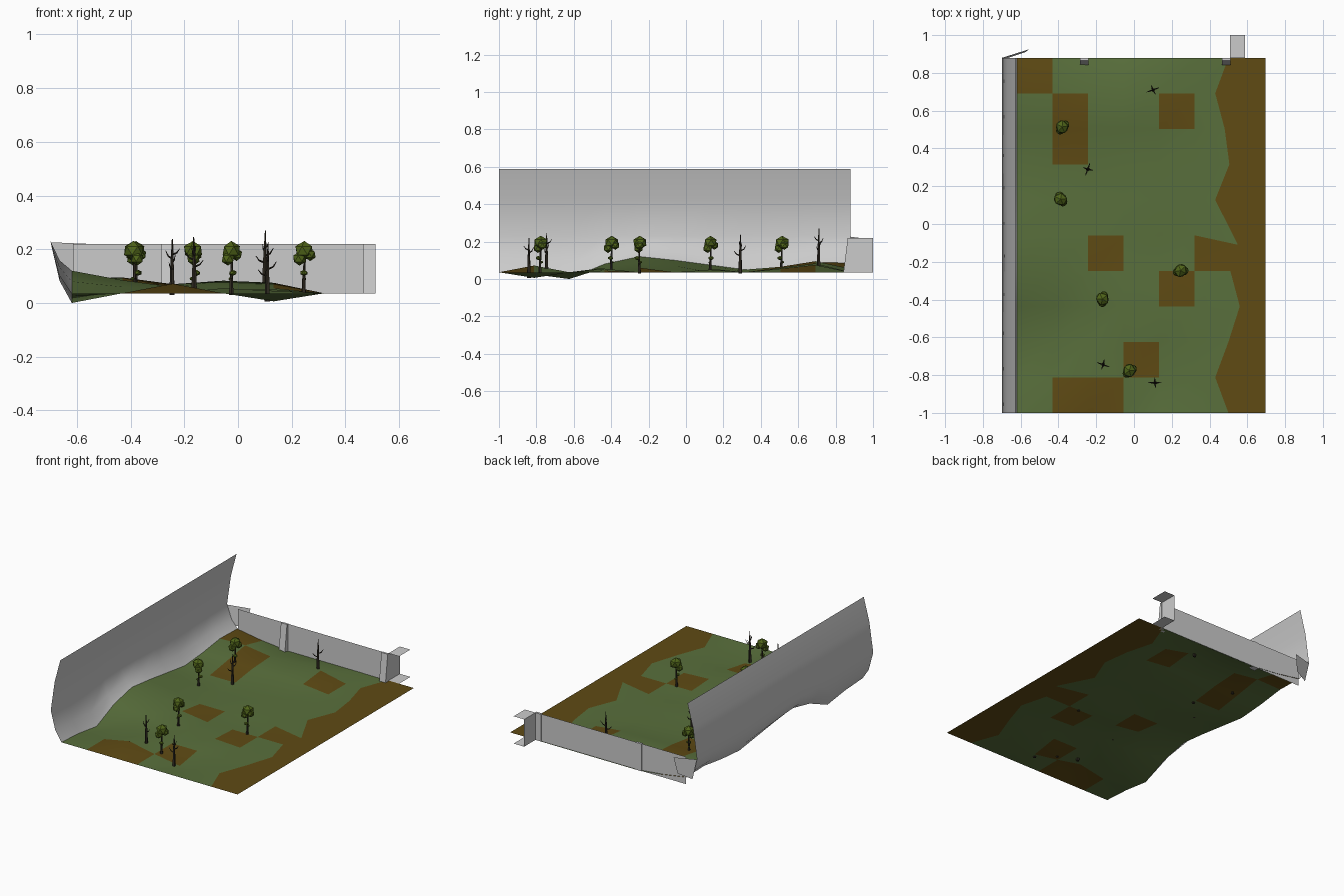
import bpy, bmesh, math
from mathutils import Vector, Matrix

if "Cube" in bpy.data.objects:
    bpy.data.objects.remove(bpy.data.objects["Cube"])

def mat(name, col):
    m = bpy.data.materials.new(name)
    m.diffuse_color = (*col, 1)
    m.use_nodes = True
    m.node_tree.nodes["Principled BSDF"].inputs["Base Color"].default_value = m.diffuse_color
    return m

GRASS = mat("grass", (0.10, 0.16, 0.045))
DIRT = mat("dirt", (0.115, 0.07, 0.007))
LEAF = mat("leaf", (0.08, 0.13, 0.01))
BARK = mat("bark", (0.03, 0.024, 0.016))

def finish(bm, name, mats=(), smooth=False):
    me = bpy.data.meshes.new(name)
    for f in bm.faces:
        f.smooth = smooth
    bm.to_mesh(me)
    bm.free()
    for m in mats:
        me.materials.append(m)
    ob = bpy.data.objects.new(name, me)
    bpy.context.collection.objects.link(ob)
    return ob

def poly(bm, *pts):
    return bm.faces.new([bm.verts.new(p) for p in pts])

# Terrain: 7 x 10 tiles, raised at chosen grid points
COLS, ROWS, STEP, BASE = 7, 10, 0.188, 0.036
height = {(0, 1): 0.025, (0, 2): 0.0, (0, 3): 0.08, (0, 4): 0.12, (0, 5): 0.10, (0, 6): 0.075,
          (0, 7): 0.05, (0, 8): 0.065, (0, 9): 0.09, (0, 10): 0.085,
          (1, 3): 0.06, (1, 4): 0.085, (1, 5): 0.07, (1, 6): 0.055, (1, 8): 0.065, (1, 9): 0.095,
          (1, 10): 0.055, (2, 1): 0.072, (2, 4): 0.06, (2, 8): 0.06, (2, 9): 0.07,
          (3, 3): 0.055, (3, 6): 0.05, (3, 8): 0.06, (3, 9): 0.083,
          (4, 1): 0.006, (4, 3): 0.045, (4, 6): 0.05, (4, 8): 0.055, (4, 9): 0.075}
border_x = [0.5, 0.43, 0.5, 0.56, 0.51, 0.55, 0.43, 0.505, 0.48, 0.43, 0.5]
dirt = {(0, 9), (1, 8), (1, 7), (4, 8), (2, 4), (4, 3), (5, 4), (3, 1), (1, 0), (2, 0)}

def point(i, j):
    x = border_x[j] if i == 6 else -0.619 + STEP * i
    y = -1 + STEP * j - (0.05 if (i, j) == (6, 5) else 0)
    return Vector((x, y, height.get((i, j), BASE)))

bm = bmesh.new()
grid = [[bm.verts.new(point(i, j)) for j in range(ROWS + 1)] for i in range(COLS + 1)]
for i in range(COLS):
    for j in range(ROWS):
        f = bm.faces.new((grid[i][j], grid[i + 1][j], grid[i + 1][j + 1], grid[i][j + 1]))
        f.material_index = int(i == 6 or (i, j) in dirt)
finish(bm, "terrain", (GRASS, DIRT), True)

# Curved cliff wall rising from the terrain's left edge
bm = bmesh.new()
rows = []
for j in range(ROWS + 1):
    e = point(0, j)
    prof = [(e.x, e.z), (-0.664, e.z + 0.36 * (0.226 - e.z)), (-0.698, 0.23), (-0.669, 0.43), (-0.627, 0.587)]
    rows.append([bm.verts.new((x, e.y, z)) for x, z in prof])
for a, b in zip(rows, rows[1:]):
    for k in range(4):
        bm.faces.new((a[k], b[k], b[k + 1], a[k + 1]))
finish(bm, "cliff_wall", smooth=True)

# Back wall with end panels and two plates at the right end
Z0, Z1, YB = 0.036, 0.22, 0.88
bm = bmesh.new()
for x0, x1 in ((-0.615, -0.285), (-0.24, 0.47)):
    poly(bm, (x0, YB - 0.004, Z0), (x1, YB - 0.004, Z0), (x1, YB - 0.004, Z1), (x0, YB - 0.004, Z1))
poly(bm, (-0.665, 0.88, 0.085), (-0.575, 0.91, 0.11), (-0.555, 0.925, Z1), (-0.698, 0.88, 0.226))
poly(bm, (0.508, YB, Z0), (0.508, 1, Z0), (0.508, 1, Z1), (0.508, YB, Z1))
for z in (Z0, Z1):
    poly(bm, (0.508, YB, z), (0.587, YB, z), (0.587, 1, z), (0.508, 1, z))
finish(bm, "back_wall")

# Posts, sloping outward at the foot
for n, (x0, x1) in enumerate(((-0.285, -0.24), (0.465, 0.512))):
    bm = bmesh.new()
    v = [bm.verts.new((x, y, z)) for x in (x0, x1)
         for y, z in ((0.842, Z0), (YB, Z0), (YB, Z1), (0.865, Z1))]
    bm.faces.new(v[3::-1])
    bm.faces.new(v[4:])
    for k in range(4):
        m = (k + 1) % 4
        bm.faces.new((v[k], v[m], v[4 + m], v[4 + k]))
    finish(bm, f"wall_post_{n + 1}")

# Tapered limb between two points
def limb(bm, p, q, r0, r1, sides=5):
    p, q = Vector(p), Vector(q)
    d = q - p
    m = Matrix.Translation((p + q) / 2) @ d.to_track_quat('Z', 'Y').to_matrix().to_4x4()
    bmesh.ops.create_cone(bm, cap_ends=True, segments=sides, radius1=r0, radius2=r1, depth=d.length, matrix=m)

def place(ob, x, y, z, turn):
    ob.location = (x, y, z)
    ob.rotation_euler.z = math.radians(turn)

# Leafy trees
blobs = [((0, 0.004, 0.195), (0.036, 0.04, 0.036)), ((-0.012, -0.012, 0.165), (0.026, 0.025, 0.026)),
         ((0.02, 0.012, 0.18), (0.022, 0.026, 0.024)), ((0.006, -0.01, 0.112), (0.016, 0.014, 0.011)),
         ((-0.003, 0.008, 0.09), (0.008, 0.009, 0.007))]
for n, (x, y, base, turn) in enumerate(((-0.38, 0.51, 0.05, 10), (-0.385, 0.13, 0.05, 80), (0.245, -0.25, 0.03, -30),
                                       (-0.165, -0.4, 0.04, 40), (-0.025, -0.78, 0.03, 0))):
    bm = bmesh.new()
    limb(bm, (0, 0, base), (0, 0, 0.09), 0.009, 0.006)
    limb(bm, (0, 0, 0.09), (0.003, 0.003, 0.17), 0.006, 0.004)
    limb(bm, (0, 0, 0.1), (0.012, -0.01, 0.118), 0.003, 0.002)
    place(finish(bm, f"tree_trunk_{n + 1}", (BARK,)), x, y, 0, turn)
    bm = bmesh.new()
    for c, s in blobs:
        bmesh.ops.create_icosphere(bm, subdivisions=1, radius=1,
                                   matrix=Matrix.Translation(c) @ Matrix.Diagonal((*s, 1)))
    place(finish(bm, f"tree_leaves_{n + 1}", (LEAF,)), x, y, 0, turn)

# Bare trees: trunk and forked branches (start height, angle, reach, rise)
branches = [(0.09, 200, 0.036, 0.025), (0.115, 20, 0.034, 0.03), (0.13, 110, 0.026, 0.03), (0.145, 300, 0.028, 0.022)]
for n, (x, y, base, top, turn) in enumerate(((0.1, 0.71, 0.06, 0.27, 0), (-0.245, 0.29, 0.035, 0.238, 50),
                                            (-0.163, -0.745, 0.045, 0.245, 140), (0.11, -0.84, 0.01, 0.22, -20))):
    bm = bmesh.new()
    h = top - base
    limb(bm, (0, 0, -0.005), (0, 0, h * 0.5), 0.011, 0.007)
    limb(bm, (0, 0, h * 0.5), (0.002, 0.001, h), 0.007, 0.002)
    for z, a, reach, rise in branches:
        d = Vector((math.cos(math.radians(a)), math.sin(math.radians(a)), 0))
        elbow = d * reach * 0.6 + Vector((0, 0, z + rise * 0.3))
        limb(bm, (0, 0, z), elbow, 0.004, 0.003, 4)
        limb(bm, elbow, d * reach + Vector((0, 0, z + rise)), 0.003, 0.001, 4)
    place(finish(bm, f"bare_tree_{n + 1}", (BARK,)), x, y, base, turn)
